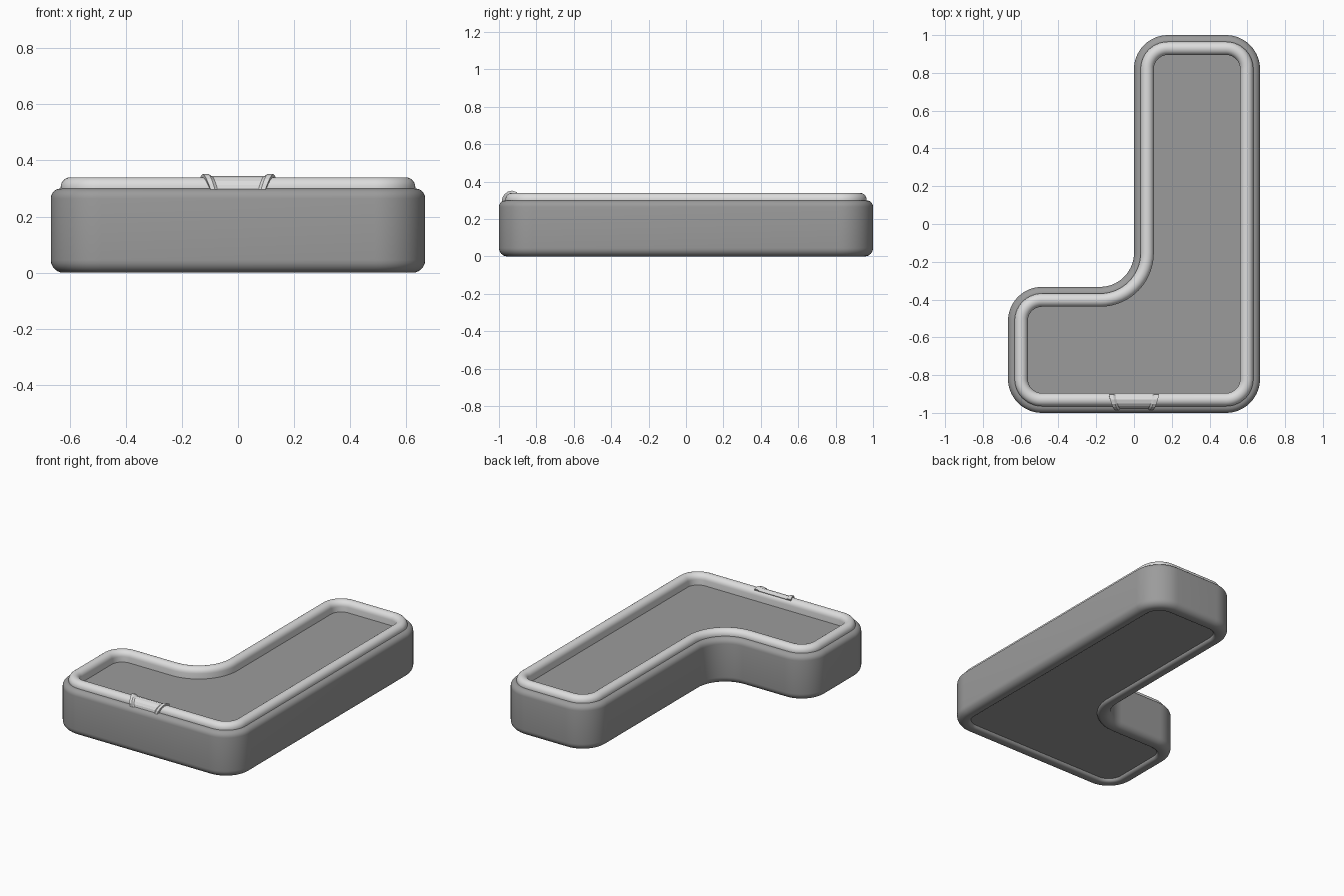
import bpy, bmesh, math

if "Cube" in bpy.data.objects:
    bpy.data.objects.remove(bpy.data.objects["Cube"])


def material(name, v):
    m = bpy.data.materials.new(name)
    m.diffuse_color = (v, v, v, 1)
    m.use_nodes = True
    m.node_tree.nodes["Principled BSDF"].inputs["Base Color"].default_value = m.diffuse_color
    return m


GREY = material("mid grey", 0.33)
LIGHT = material("light grey", 0.72)

# L-shaped plan: corner x, y, and whether the corner turns inwards
X, Y = 0.667, 1.0
CORNERS = [(-X, -Y, 0), (X, -Y, 0), (X, Y, 0), (0, Y, 0), (0, -0.333, 1), (-X, -0.333, 0)]
RADIUS, STEPS = 0.18, 14


def outline(inset):
    """Rounded L outline, moved inwards by inset."""
    pts, n = [], len(CORNERS)
    for i, (x, y, concave) in enumerate(CORNERS):
        px, py, _ = CORNERS[i - 1]
        nx, ny, _ = CORNERS[(i + 1) % n]
        a = (math.copysign(1, x - px) if abs(x - px) > 1e-6 else 0,
             math.copysign(1, y - py) if abs(y - py) > 1e-6 else 0)
        b = (math.copysign(1, nx - x) if abs(nx - x) > 1e-6 else 0,
             math.copysign(1, ny - y) if abs(ny - y) > 1e-6 else 0)
        cx, cy = x + RADIUS * (b[0] - a[0]), y + RADIUS * (b[1] - a[1])
        r = RADIUS + inset if concave else RADIUS - inset
        for k in range(STEPS + 1):
            t = k / STEPS * math.pi / 2
            c, s = math.cos(t), math.sin(t)
            pts.append((cx + r * (-b[0] * c + a[0] * s), cy + r * (-b[1] * c + a[1] * s)))
    return pts


def finish(name, bm, mat, angle):
    bmesh.ops.recalc_face_normals(bm, faces=bm.faces)
    me = bpy.data.meshes.new(name)
    bm.to_mesh(me)
    bm.free()
    me.materials.append(mat)
    ob = bpy.data.objects.new(name, me)
    bpy.context.collection.objects.link(ob)
    bpy.ops.object.select_all(action='DESELECT')
    ob.select_set(True)
    bpy.context.view_layer.objects.active = ob
    bpy.ops.object.shade_smooth_by_angle(angle=math.radians(angle))
    return ob


def sweep(name, profile, mat, closed):
    """Carry an (inset, z) profile around the L outline."""
    bm = bmesh.new()
    loops = [[bm.verts.new((x, y, z)) for x, y in outline(d)] for d, z in profile]
    pairs = list(zip(loops, loops[1:]))
    if closed:
        pairs.append((loops[-1], loops[0]))
    else:
        bm.faces.new(loops[0])
        bm.faces.new(loops[-1])
    for a, b in pairs:
        for i in range(len(a)):
            j = (i + 1) % len(a)
            bm.faces.new((a[i], a[j], b[j], b[i]))
    return finish(name, bm, mat, 40)


def arc(cx, cz, rx, rz, a0, a1, n=6):
    return [(cx + rx * math.cos(math.radians(a0 + (a1 - a0) * k / n)),
             cz + rz * math.sin(math.radians(a0 + (a1 - a0) * k / n))) for k in range(n + 1)]


# body: recessed underside, rounded foot, straight wall, rounded shoulder, floor
body = [(0.085, 0.02)] + arc(0.065, 0.02, 0.02, 0.02, 0, -90, 4)[1:]
body += arc(0.045, 0.045, 0.045, 0.045, 270, 180)
body += arc(0.035, 0.265, 0.035, 0.035, 180, 90)
body += [(0.08, 0.30), (0.08, 0.27)]
sweep("body", body, GREY, False)

# rounded rim standing on the shoulder
rim = [(0.035, 0.29)] + arc(0.07, 0.305, 0.035, 0.035, 180, 0, 12) + [(0.105, 0.265)]
sweep("rim", rim, LIGHT, True)

# pouring lip on the front: tapered frame with a sunken middle, bent over the rim
path = [(-0.902, 0.343), (-0.930, 0.352), (-0.953, 0.346), (-0.970, 0.333),
        (-0.981, 0.316), (-0.985, 0.297)]
columns = [(1.0, 0.02), (1.0, 0.0), (0.84, 0.0), (0.74, 0.008)]  # width share, depth
columns = [(-w, d) for w, d in columns] + [(w, d) for w, d in reversed(columns)]
bm = bmesh.new()
rows = []
for i, (y, z) in enumerate(path):
    half = 0.133 - 0.035 * i / (len(path) - 1)
    dy, dz = y + 0.925, z - 0.29
    ln = math.hypot(dy, dz)
    rows.append([bm.verts.new((half * w, y - d * dy / ln, z - d * dz / ln)) for w, d in columns])
for a, b in zip(rows, rows[1:]):
    for k in range(len(a)):
        j = (k + 1) % len(a)
        bm.faces.new((a[k], a[j], b[j], b[k]))
bm.faces.new(rows[0])
bm.faces.new(rows[-1])
finish("pouring_lip", bm, LIGHT, 12)
